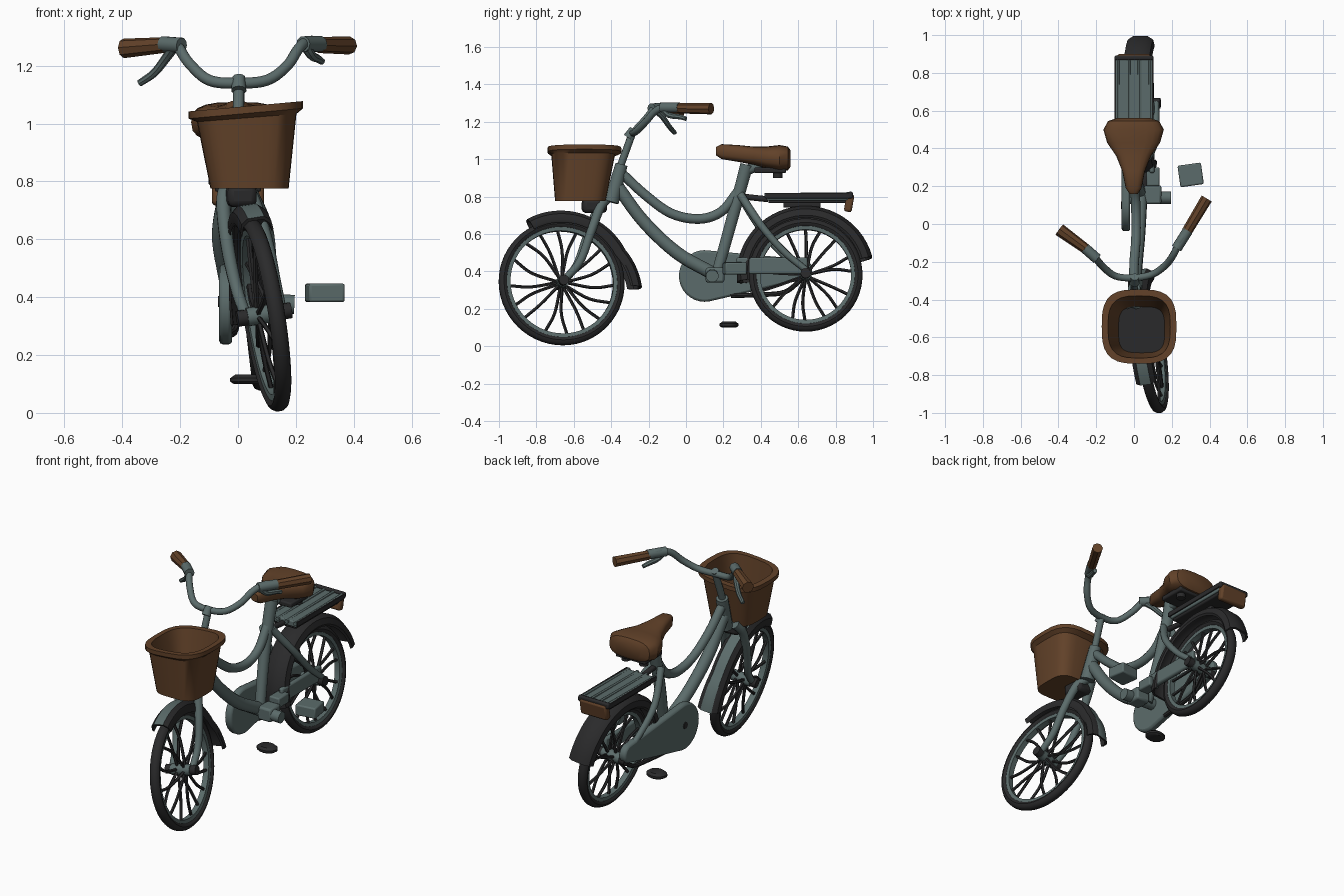
import bpy, bmesh, math, random
from mathutils import Matrix, Vector

if "Cube" in bpy.data.objects:
    bpy.data.objects.remove(bpy.data.objects["Cube"])
random.seed(4)

def mat(name, c):
    m = bpy.data.materials.new(name)
    m.diffuse_color = (*c, 1)
    m.use_nodes = True
    m.node_tree.nodes["Principled BSDF"].inputs["Base Color"].default_value = m.diffuse_color
    return m
GREY = mat("grey_green_paint", (0.105, 0.148, 0.145))
DARK = mat("dark_rubber", (0.023, 0.023, 0.024))
BROWN = mat("brown_leather", (0.122, 0.054, 0.022))

def add(name, bm, mats, M=None, bevel=0):
    bmesh.ops.recalc_face_normals(bm, faces=bm.faces)
    me = bpy.data.meshes.new(name)
    bm.to_mesh(me)
    bm.free()
    ob = bpy.data.objects.new(name, me)
    bpy.context.collection.objects.link(ob)
    for m in mats:
        me.materials.append(m)
    if M:
        ob.matrix_world = M
    if bevel:
        b = ob.modifiers.new("bevel", 'BEVEL')
        b.width, b.segments = bevel, 2
    return ob

def loft(rings, bm=None, cap=True, closed=False):
    """Skin equal-length closed loops of points."""
    bm = bm or bmesh.new()
    vs = [[bm.verts.new(p) for p in r] for r in rings]
    n, k = len(vs[0]), len(vs)
    for i in range(k if closed else k - 1):
        for j in range(n):
            a, b = vs[i], vs[(i + 1) % k]
            bm.faces.new((a[j], a[(j + 1) % n], b[(j + 1) % n], b[j]))
    if cap and not closed:
        bm.faces.new(vs[0][::-1])
        bm.faces.new(vs[-1])
    return bm

def smooth_path(pts, steps=5):
    P = [Vector(p) for p in pts]
    if len(P) == 2:
        return P
    P = [2 * P[0] - P[1]] + P + [2 * P[-1] - P[-2]]
    out = []
    for i in range(1, len(P) - 2):
        a, b, c, d = P[i - 1:i + 3]
        for s in range(steps):
            t = s / steps
            out.append(0.5 * (2 * b + (c - a) * t + (2 * a - 5 * b + 4 * c - d) * t**2
                              + (3 * b - a - 3 * c + d) * t**3))
    return out + [P[-2]]

def tube(name, pts, r, m, r2=None, sides=10, M=None, bm=None):
    path = smooth_path(pts)
    rings, up = [], None
    for i, p in enumerate(path):
        t = (path[min(i + 1, len(path) - 1)] - path[max(i - 1, 0)]).normalized()
        if up is None:
            up = t.orthogonal()
        up = (up - t * up.dot(t)).normalized()
        v = t.cross(up)
        f = i / (len(path) - 1)
        rr = r + ((r2 or r) - r) * f
        rings.append([p + rr * (up * math.cos(a) + v * math.sin(a))
                      for a in (2 * math.pi * k / sides for k in range(sides))])
    res = loft(rings, bm)
    return res if bm else add(name, res, [m], M)

def ring(prof, a0, a1, n, closed=False, flare=0):
    """Sweep an (x, radius) profile around the x axis, optionally flaring at the start."""
    rings = []
    for i in range(n if closed else n + 1):
        a = math.radians(a0 + (a1 - a0) * i / n)
        d = flare * max(0, 1 - 4 * i / n)
        rings.append([(x * (1 + 4 * d), (r + d) * math.cos(a), (r + d) * math.sin(a)) for x, r in prof])
    return loft(rings, closed=closed)

def box(name, c, s, m, rz=0, rx=0, bevel=0.008):
    bm = bmesh.new()
    bmesh.ops.create_cube(bm, size=1, matrix=Matrix.Diagonal((*s, 1)))
    R = Matrix.Rotation(math.radians(rz), 4, 'Z') @ Matrix.Rotation(math.radians(rx), 4, 'X')
    return add(name, bm, [m], Matrix.Translation(c) @ R, bevel)

def sq(cx, cy, z, a, b, n=28, p=0.55, tilt=0.0):
    """Rounded-square loop."""
    pts = []
    for i in range(n):
        t = 2 * math.pi * i / n
        c, s = math.cos(t), math.sin(t)
        x = a * math.copysign(abs(c)**p, c)
        pts.append((cx + x, cy + b * math.copysign(abs(s)**p, s), z + tilt * x))
    return pts

# wheels and fenders
def wheel(name, c, R, lean, yaw, w, fr, a0, a1, crown, flare):
    M = (Matrix.Translation(c) @ Matrix.Rotation(math.radians(yaw), 4, 'Z')
         @ Matrix.Rotation(-math.atan(lean), 4, 'Y'))
    circ = [2 * math.pi * k / 10 for k in range(10)]
    add(name + "_tire", ring([(0.029 * math.cos(a), R - 0.025 + 0.025 * math.sin(a)) for a in circ],
                             0, 360, 56, True), [DARK], M)
    add(name + "_rim", ring([(-.021, R - .035), (.021, R - .035), (.017, R - .062), (-.017, R - .062)],
                            0, 360, 56, True), [GREY], M)
    bm = bmesh.new()
    for i in range(16):
        a = 2 * math.pi * i / 16 + random.uniform(-.1, .1)
        b = a + random.uniform(-.15, .15)
        s = 0.022 * (-1)**i
        tube("", [(s, .03 * math.cos(b), .03 * math.sin(b)),
                  (s * .6, R * .5 * math.cos(b), R * .5 * math.sin(b)),
                  (0, (R - .06) * math.cos(a), (R - .06) * math.sin(a))], .009, DARK, .009, 5, bm=bm)
    add(name + "_spokes", bm, [DARK], M)
    tube(name + "_hub", [(-.06, 0, 0), (.06, 0, 0)], .032, GREY, sides=14, M=M)
    tube(name + "_axle", [(-.095, 0, 0), (.095, 0, 0)], .028, DARK, M=M)
    out = [(-w, fr - .055), (-w * .9, fr - .02), (-w * .5, fr), (w * .5, fr), (w * .9, fr - .02), (w, fr - .055)]
    prof = out + [(x * .9, r - .012) for x, r in reversed(out)]
    fb = ring(prof, a0, a1, 28, flare=flare)
    if crown:
        for i, f in enumerate(fb.faces):
            if i % len(prof) == 2:
                f.material_index = 1
    add(name + "_fender", fb, [DARK, GREY], M)
    return M

MF = wheel("front_wheel", (.09, -.665, .34), .34, .16, 8, .058, .385, -4, 118, True, .045)
MR = wheel("rear_wheel", (.045, .64, .38), .305, .12, 0, .075, .368, 15, 186, False, 0)

# front fork, in the leaning wheel's frame
for s, n in ((-1, "left"), (1, "right")):
    tube(n + "_fork", [(s * .062, 0, 0), (s * .068, .09, .10), (s * .068, .15, .25),
                       (s * .05, .21, .40), (s * .015, .26, .46)], .019, GREY, .028, M=MF)
    tube(n + "_seat_stay", [(s * .075, 0, .02), (s * .085, -.12, .12), (s * .085, -.24, .26),
                            (s * .03, -.35, .43)], .017, GREY, .022, M=MR)
box("fork_crown", (.01, -.49, .75), (.10, .13, .075), DARK, 6, bevel=.02)
box("rack_mount", (.005, .62, .755), (.05, .20, .03), DARK)

# frame
tube("head_tube", [(.015, -.40, .77), (0, -.345, .97)], .042, GREY, .034, 12)
tube("top_tube", [(0, -.35, .93), (0, -.22, .81), (.01, -.08, .71), (.01, .07, .68),
                  (.005, .19, .72), (0, .28, .83)], .026, GREY)
tube("down_tube", [(.005, -.37, .86), (.01, -.23, .67), (.025, -.05, .50), (.035, .14, .39)], .034, GREY, .036, 12)
tube("seat_tube", [(.035, .16, .37), (.01, .23, .62), (0, .29, .84), (0, .325, .97)], .03, GREY, .036, 12)
tube("seat_post", [(0, .30, .93), (0, .40, .97)], .03, GREY, .025)
tube("bottom_bracket", [(-.05, .14, .385), (.195, .14, .375)], .034, GREY, .034, 12)
box("crank_block", (.10, .155, .38), (.09, .10, .08), GREY, bevel=.012)
box("crank_arm", (.10, .25, .42), (.07, .10, .06), GREY)
box("right_chain_stay", (.095, .46, .43), (.028, .38, .09), GREY, bevel=.01)
tube("lower_chain", [(-.03, .24, .27), (-.02, .40, .275), (-.01, .53, .29), (0, .62, .36)], .013, DARK, sides=8)

# chain case: big and small arc joined
def arc(cy, cz, r, d0, d1, n):
    return [(cy + r * math.cos(math.radians(d0 + (d1 - d0) * i / n)),
             cz + r * math.sin(math.radians(d0 + (d1 - d0) * i / n))) for i in range(n + 1)]
side = arc(.10, .375, .138, 80, 280, 18) + arc(.62, .41, .055, -80, 80, 10)
add("chain_case", loft([[(x, y, z) for y, z in side] for x in (-.065, -.02)]), [GREY], None, .012)
tube("chain_case_boss", [(-.069, .10, .385), (-.05, .10, .385)], .02, DARK)

# pedals
box("right_pedal", (.30, .26, .415), (.125, .115, .065), GREY, 8)
add("low_pedal", loft([sq(.035, .23, z, a, a * .8, 16, 1) for z, a in
                       ((.10, .05), (.108, .062), (.12, .062), (.132, .045))]), [DARK])

# basket with dark floor
bb = loft([sq(.04, -.565, .775, .135, .135), sq(.03, -.55, 1.02, .172, .17, tilt=.08),
           sq(.027, -.543, 1.035, .198, .197, p=.65, tilt=.09), sq(.027, -.543, 1.06, .198, .197, p=.65, tilt=.09),
           sq(.027, -.545, 1.06, .165, .165, p=.65, tilt=.09), sq(.04, -.56, .80, .122, .122)])
for f in bb.faces:
    if len(f.verts) > 4 and f.calc_center_median().z > .79:
        f.material_index = 1
add("basket", bb, [BROWN, DARK])

# seat: cross-sections along y
rows = [(.16, .022, 1.065, 1.02), (.19, .042, 1.08, 1.0), (.28, .06, 1.075, .985), (.36, .092, 1.067, .97),
        (.43, .14, 1.067, .95), (.50, .16, 1.075, .935), (.545, .135, 1.067, .94), (.56, .09, 1.045, .96)]
sr = []
for y, w, t, b in rows:
    sr.append([(x - .002, y, z) for x, z, _ in sq(0, (t + b) / 2, 0, w, (t - b) / 2, 20, .7)])
add("seat", loft(sr), [BROWN])
box("seat_base", (0, .45, .94), (.20, .17, .03), DARK)
for s in (-1, 1):
    tube("seat_spring", [(s * .06, .49, .90), (s * .06, .49, .95)], .026, DARK)

# rear rack
box("rack_plate", (0, .65, .797), (.18, .44, .035), GREY, bevel=.006)
for x in (-.088, .088, -.03, .03):
    tube("rack_rail", [(x, .42, .806), (x, .88, .811)], .012, GREY, sides=8)
for s in (-1, 1):
    box("rack_edge", (s * .098, .65, .805), (.008, .45, .03), DARK, bevel=.002)
box("rack_end", (0, .88, .808), (.205, .025, .035), DARK)
box("rack_underside", (0, .65, .774), (.16, .42, .02), DARK)
box("tail_reflector", (0, .872, .765), (.18, .042, .095), BROWN, rx=-10, bevel=.012)
tube("rack_front_arm", [(0, .30, .80), (0, .44, .785)], .016, DARK)

# handlebar, grips and brake levers
tube("stem", [(0, -.355, .95), (.003, -.29, 1.13)], .02, GREY)
tube("stem_clamp", [(.003, -.31, 1.115), (.003, -.28, 1.16)], .027, GREY, .022)
tube("handlebar", [(-.25, -.135, 1.275), (-.215, -.165, 1.275), (-.17, -.22, 1.21), (-.10, -.275, 1.15),
                   (0, -.285, 1.14), (.10, -.265, 1.15), (.17, -.215, 1.20), (.21, -.16, 1.26),
                   (.245, -.09, 1.285), (.29, -.03, 1.275)], .019, GREY)
tube("left_bar_end", [(-.195, -.185, 1.27), (-.26, -.128, 1.275)], .028, GREY)
tube("right_bar_end", [(.225, -.13, 1.275), (.285, -.035, 1.275)], .028, GREY)
tube("left_grip", [(-.25, -.135, 1.272), (-.395, -.03, 1.26)], .027, BROWN, .034, 8)
tube("right_grip", [(.28, -.04, 1.272), (.385, .135, 1.27)], .028, BROWN, .031, 8)
tube("left_brake_lever", [(-.225, -.16, 1.26), (-.25, -.125, 1.225), (-.29, -.09, 1.175), (-.34, -.06, 1.14)],
     .018, GREY, .012, 8)
tube("right_brake_lever", [(.235, -.12, 1.265), (.255, -.09, 1.235), (.275, -.03, 1.225), (.29, .0, 1.215)],
     .018, GREY, .012, 8)

# smooth shading with sharp edges kept
for o in bpy.context.scene.objects:
    o.select_set(True)
    bpy.context.view_layer.objects.active = o
bpy.ops.object.shade_smooth_by_angle(angle=math.radians(38))
